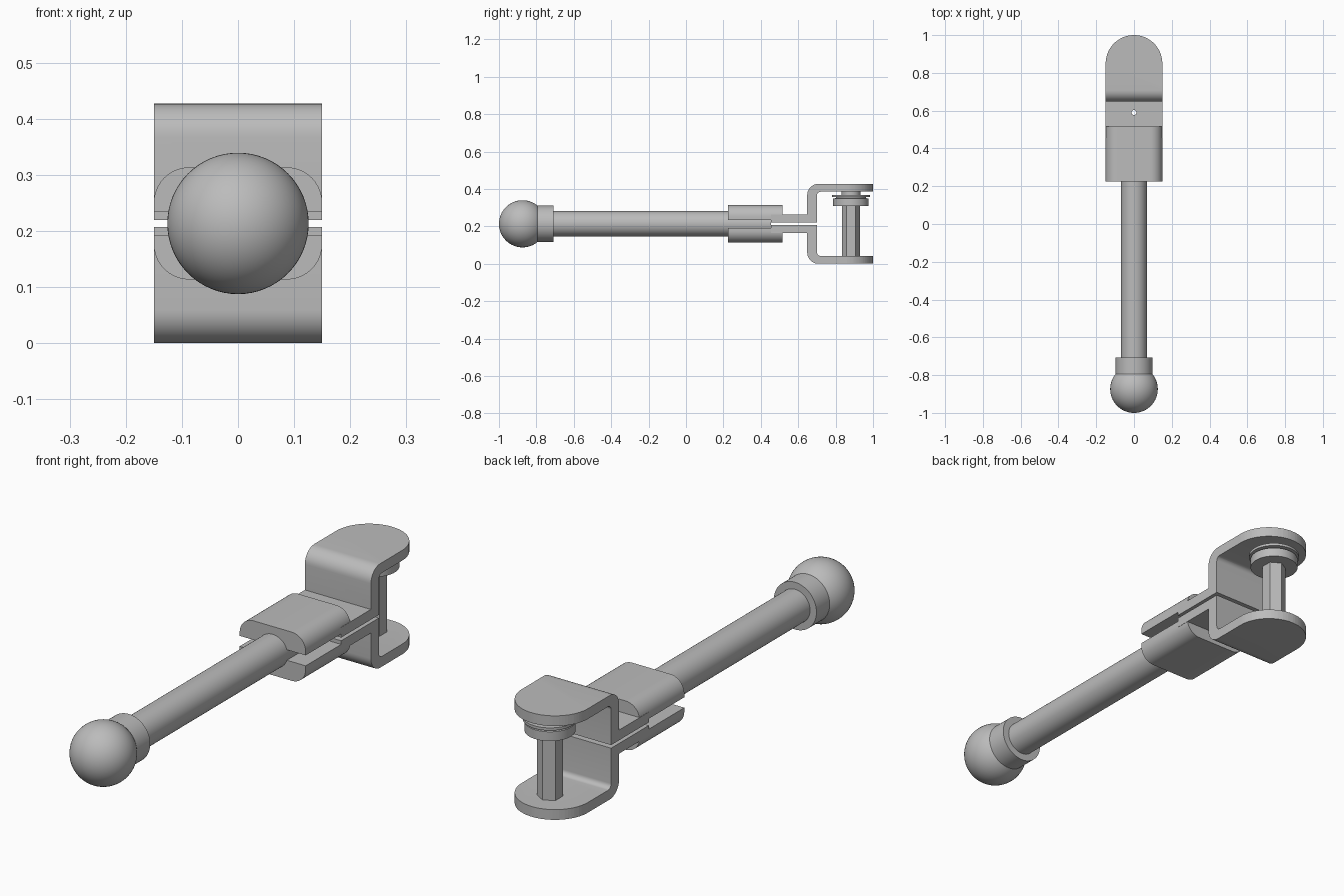
import bpy, bmesh, math
from mathutils import Matrix

cube = bpy.data.objects.get("Cube")
if cube:
    bpy.data.objects.remove(cube, do_unlink=True)

MID = 0.2135          # height of the handle axis and mirror plane
HALF = 0.15           # half width of the clamp

steel = bpy.data.materials.new("grey steel")
steel.use_nodes = True
GREY = (0.5, 0.5, 0.5, 1)
steel.diffuse_color = GREY
steel.node_tree.nodes["Principled BSDF"].inputs["Base Color"].default_value = GREY


def finish(name, bm, smooth=True):
    bmesh.ops.recalc_face_normals(bm, faces=bm.faces)
    mesh = bpy.data.meshes.new(name)
    bm.to_mesh(mesh)
    bm.free()
    mesh.materials.append(steel)
    ob = bpy.data.objects.new(name, mesh)
    bpy.context.scene.collection.objects.link(ob)
    if smooth:
        bpy.ops.object.select_all(action='DESELECT')
        bpy.context.view_layer.objects.active = ob
        ob.select_set(True)
        bpy.ops.object.shade_smooth_by_angle(angle=math.radians(35))
    return ob


def arc(cx, cy, r, start, end, steps=10):
    angles = [math.radians(start + (end - start) * i / steps) for i in range(steps + 1)]
    return [(cx + r * math.cos(a), cy + r * math.sin(a)) for a in angles]


def extrude(bm, points, to_3d, offset):
    """Fill a 2D outline and extrude it into a solid."""
    face = bm.faces.new([bm.verts.new(to_3d(*p)) for p in points])
    made = bmesh.ops.extrude_face_region(bm, geom=[face])["geom"]
    bmesh.ops.translate(bm, vec=offset, verts=[v for v in made if isinstance(v, bmesh.types.BMVert)])


def lathe(name, profile, matrix, segments=64):
    """Spin (radius, height) points about z, then place the result."""
    bm = bmesh.new()
    verts = [bm.verts.new((r, 0, h)) for r, h in profile]
    edges = [bm.edges.new(pair) for pair in zip(verts, verts[1:])]
    bmesh.ops.spin(bm, geom=verts + edges, cent=(0, 0, 0), axis=(0, 0, 1),
                   angle=math.tau, steps=segments, use_duplicate=False)
    bmesh.ops.remove_doubles(bm, verts=bm.verts, dist=1e-5)
    bmesh.ops.transform(bm, matrix=matrix, verts=bm.verts)
    return finish(name, bm)


def boolean(ob, cutter, operation):
    mod = ob.modifiers.new(operation.lower(), 'BOOLEAN')
    mod.object, mod.operation, mod.solver = cutter, operation, 'EXACT'
    cutter.hide_render = True
    cutter.hide_set(True)
    bpy.context.view_layer.objects.active = ob
    bpy.ops.object.modifier_apply(modifier=mod.name)
    bpy.data.objects.remove(cutter, do_unlink=True)


# Handle: rod, collar and ball knob lying along y
along_y = Matrix.Translation((0, 0, MID)) @ Matrix.Rotation(math.radians(-90), 4, 'X')
lathe("handle_rod", [(0, -0.8), (0.068, -0.8), (0.068, 0.455), (0, 0.455)], along_y)
lathe("knob_collar", [(0, -0.82), (0.097, -0.82), (0.097, -0.708), (0, -0.708)], along_y)
ball = arc(0, -0.874, 0.126, -90, 90, 32)
lathe("ball_knob", ball, along_y)

# Clamp jaws: a bent strap with a rounded tip, and a grip block on the rod
for name, side in (("upper", 1), ("lower", -1)):
    def place(bm):
        if side < 0:
            bmesh.ops.scale(bm, vec=(1, 1, -1), verts=bm.verts)
        bmesh.ops.translate(bm, vec=(0, 0, MID), verts=bm.verts)

    # Strap side outline in (y, height above mid)
    bm = bmesh.new()
    strap = [(0.455, 0.0065), (0.70, 0.0065)]
    strap += arc(0.72, 0.1515, 0.02, 180, 90, 6)
    strap += [(1.0, 0.1715), (1.0, 0.2135)]
    strap += arc(0.708, 0.1535, 0.06, 90, 180)
    strap += [(0.648, 0.0485), (0.455, 0.0485)]
    extrude(bm, strap, lambda y, z: (-HALF, y, z), (2 * HALF, 0, 0))
    place(bm)
    jaw = finish(name + "_jaw_strap", bm)

    # Plan outline trims the tip to a half circle
    bm = bmesh.new()
    plan = [(-HALF, 0.4), (HALF, 0.4)] + arc(0, 0.85, HALF, 0, 180, 40)
    extrude(bm, plan, lambda x, y: (x, y, -0.1), (0, 0, 0.7))
    boolean(jaw, finish("tip_trimmer", bm, False), 'INTERSECT')

    # Small pin hole through the strap
    bm = bmesh.new()
    bmesh.ops.create_cone(bm, cap_ends=True, segments=16, radius1=0.013, radius2=0.013,
                          depth=0.3, matrix=Matrix.Translation((0, 0.59, MID)))
    boolean(jaw, finish("hole_cutter", bm, False), 'DIFFERENCE')
    bpy.ops.object.shade_smooth_by_angle(angle=math.radians(35))

    # Grip block: rounded outer corners, stepped lower edge behind the rod
    for part, start, end, low in (("grip_block", 0.225, 0.455, 0.0215),
                                  ("grip_heel", 0.455, 0.515, 0.0065)):
        bm = bmesh.new()
        outline = [(-HALF, low), (HALF, low)]
        outline += arc(0.087, 0.037, 0.063, 0, 90) + arc(-0.087, 0.037, 0.063, 90, 180)
        extrude(bm, outline, lambda x, z: (x, start, z), (0, end - start, 0))
        place(bm)
        finish(name + "_" + part, bm)

# Clamp screw: hexagonal shank and a grooved pressure washer
bm = bmesh.new()
shank = arc(0, 0.882, 0.048, 90, 390, 5)
extrude(bm, shank, lambda x, y: (x, y, 0.04), (0, 0, 0.3))
finish("screw_shank", bm, False)

washer = [(0, 0.31), (0.095, 0.31), (0.095, 0.348), (0.08, 0.351), (0.08, 0.356),
          (0.101, 0.356), (0.101, 0.367), (0.05, 0.367), (0.05, 0.39), (0, 0.39)]
lathe("pressure_washer", washer, Matrix.Translation((0, 0.882, 0)))
